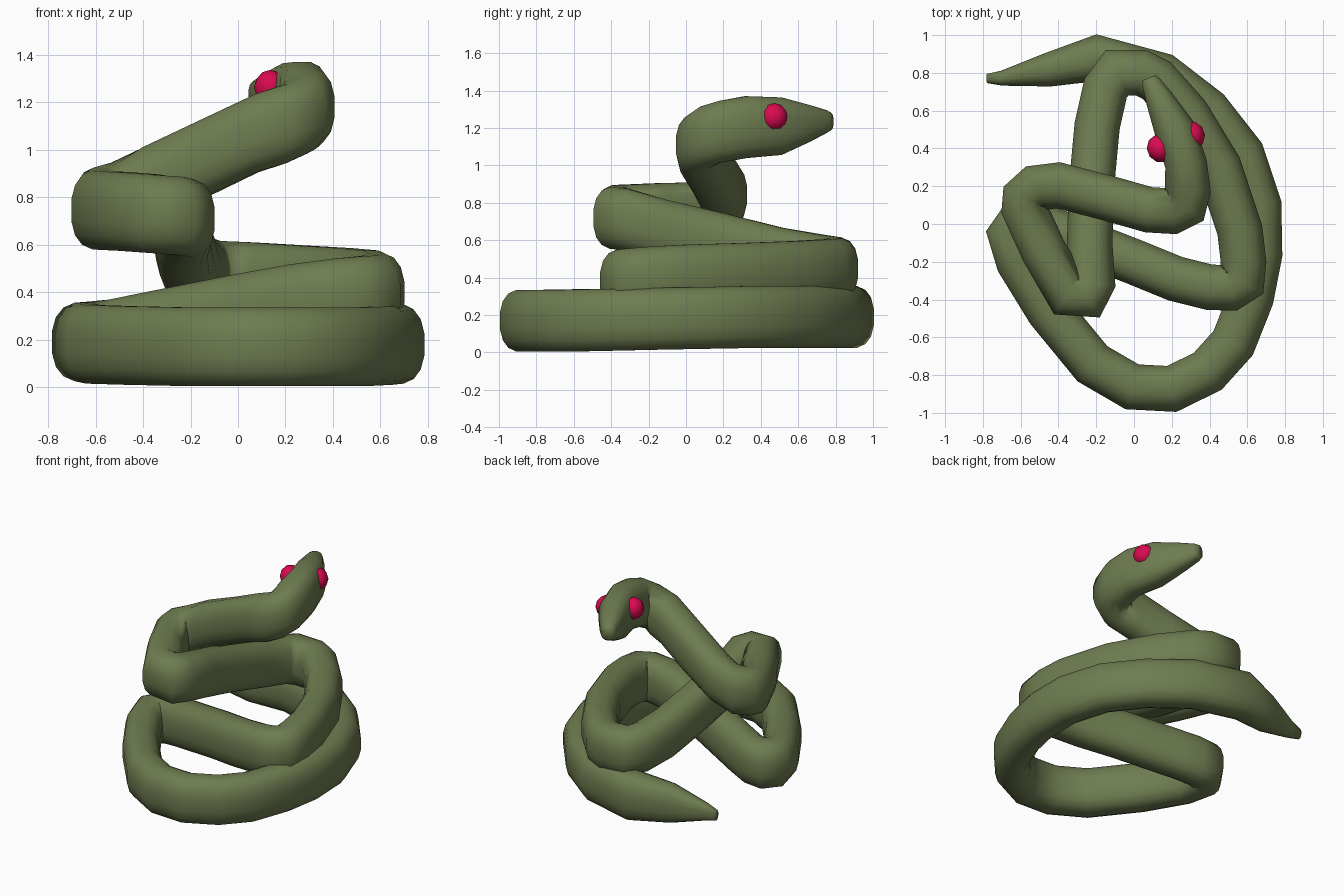
import bpy, bmesh, math
from mathutils import Vector

if "Cube" in bpy.data.objects:
    bpy.data.objects.remove(bpy.data.objects["Cube"])


def material(name, rgb):
    m = bpy.data.materials.new(name)
    m.diffuse_color = (*rgb, 1)
    m.use_nodes = True
    m.node_tree.nodes["Principled BSDF"].inputs["Base Color"].default_value = m.diffuse_color
    return m


green = material("olive_green", (0.155, 0.2, 0.08))
red = material("crimson", (0.7, 0.003, 0.08))

W, H = 0.122, 0.168      # half width and half height of the body
SIDES = 16

# Centre line from tail to snout, in runs: (x, y, z)
tail = [(-.78, .77, .16), (-.70, .772, .165), (-.46, .815, .18), (-.2, .88, .19)]
ground_coil = [(.15, .785, .19), (.39, .6, .19), (.57, .37, .19), (.66, .1, .185),
               (.665, -.16, .18), (.62, -.39, .175), (.525, -.63, .17),
               (.39, -.78, .17), (.2, -.873, .17), (-.01, -.862, .17),
               (-.22, -.74, .17), (-.45, -.46, .175), (-.61, -.2, .18)]
middle_coil = [(-.652, -.06, .19), (-.61, .0, .195), (-.53, -.0, .205), (-.4, -.045, .23),
               (0, -.2, .31), (.22, -.29, .35), (.4, -.335, .375), (.51, -.338, .385),
               (.57, -.3, .39), (.58, -.2, .4), (.56, -.03, .41), (.45, .3, .42),
               (.28, .58, .43), (.12, .76, .44), (.04, .8, .445)]
upper_coil = [(-.09, .8, .45), (-.15, .72, .465), (-.195, .52, .5), (-.225, .2, .58),
              (-.235, -.1, .65), (-.22, -.31, .71), (-.25, -.375, .72),
              (-.35, -.365, .73), (-.48, -.14, .74), (-.58, .08, .745),
              (-.575, .14, .76), (-.52, .19, .78), (-.4, .205, .845),
              (-.15, .14, .96), (.08, .075, 1.07)]
head = [(.2, .068, 1.11), (.265, .1, 1.15), (.285, .18, 1.18), (.275, .32, 1.205),
        (.215, .5, 1.21), (.135, .66, 1.225), (.09, .75, 1.235), (.08, .775, 1.235)]
path = [Vector(p) for p in tail + ground_coil + middle_coil + upper_coil + head]

# Size factors (width, height) where the body tapers
taper = {0: (.2, .22), 1: (.33, .36), 2: (.74, .8)}
for i, s in enumerate([(.92, 1), (.9, .93), (.62, .58), (.42, .36), (.3, .27)]):
    taper[len(path) - 5 + i] = s


def sgn_pow(v, e):
    return math.copysign(abs(v) ** e, v)


# Body: upright rounded section swept along the centre line, mitred at bends
bm = bmesh.new()
rings = []
for i, p in enumerate(path):
    a = p - path[i - 1] if i else path[1] - p
    b = path[i + 1] - p if i < len(path) - 1 else a
    a = Vector((a.x, a.y, 0)).normalized()
    b = Vector((b.x, b.y, 0)).normalized()
    t = (a + b).normalized()
    side = Vector((t.y, -t.x, 0)) * min(1.15, 1 / max(t.dot(a), .1))
    sw, sh = taper.get(i, (1, 1))
    ring = []
    for k in range(SIDES):
        ang = math.tau * (k + .5) / SIDES
        u = sgn_pow(math.cos(ang), .8) * W * sw
        v = sgn_pow(math.sin(ang), .8) * H * sh
        ring.append(bm.verts.new(p + side * u + Vector((0, 0, v))))
    rings.append(ring)
for r, s in zip(rings, rings[1:]):
    for k in range(SIDES):
        n = (k + 1) % SIDES
        bm.faces.new((r[k], r[n], s[n], s[k]))
bm.faces.new(rings[0])
bm.faces.new(rings[-1])
bmesh.ops.recalc_face_normals(bm, faces=bm.faces)
mesh = bpy.data.meshes.new("snake_body")
bm.to_mesh(mesh)
bm.free()
body = bpy.data.objects.new("snake_body", mesh)
bpy.context.collection.objects.link(body)
mesh.materials.append(green)
bpy.context.view_layer.objects.active = body
body.select_set(True)
bpy.ops.object.shade_smooth_by_angle(angle=math.radians(80))

# Eyes: slightly flattened balls on both sides of the head
for name, loc in (("right_eye", (.306, .47, 1.258)), ("left_eye", (.137, .4, 1.262))):
    bpy.ops.mesh.primitive_ico_sphere_add(subdivisions=2, radius=.075, location=loc)
    eye = bpy.context.object
    eye.name = name
    eye.scale = (.92, 1, 1)
    eye.rotation_euler.z = math.radians(20)
    eye.data.materials.append(red)
    bpy.ops.object.shade_smooth_by_angle(angle=math.radians(40))
